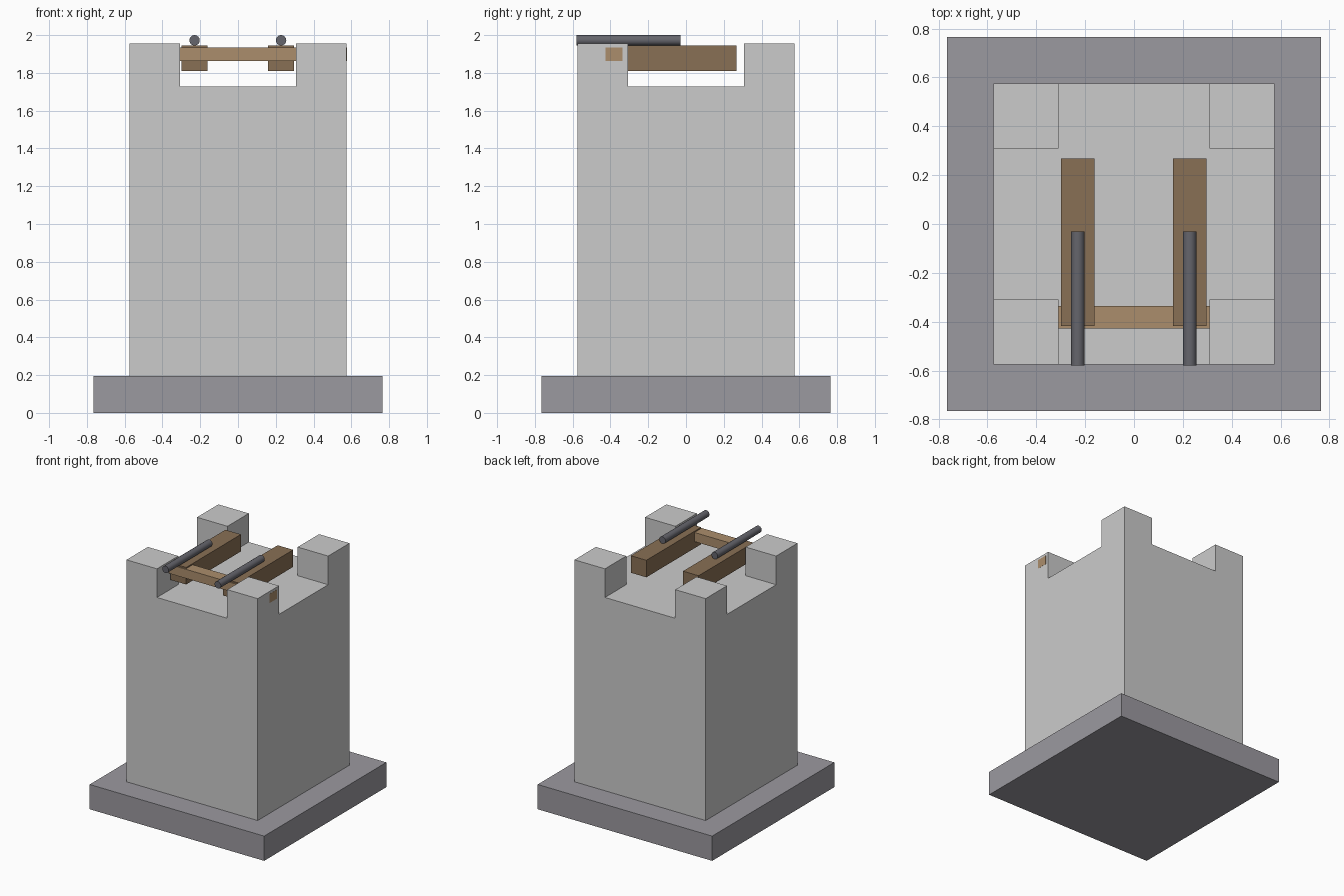
import bpy, bmesh, math

if "Cube" in bpy.data.objects:
    bpy.data.objects.remove(bpy.data.objects["Cube"])


def material(name, rgb):
    m = bpy.data.materials.new(name)
    m.diffuse_color = (*rgb, 1)
    m.use_nodes = True
    m.node_tree.nodes["Principled BSDF"].inputs["Base Color"].default_value = m.diffuse_color
    return m


stone = material("dark_stone", (0.33, 0.32, 0.35))
wood = material("wood", (0.25, 0.16, 0.09))
light_wood = material("light_wood", (0.41, 0.27, 0.15))
iron = material("iron", (0.13, 0.13, 0.15))


def box(name, lo, hi, mat):
    bm = bmesh.new()
    bmesh.ops.create_cube(bm, size=1)
    for v in bm.verts:
        v.co = [lo[i] if v.co[i] < 0 else hi[i] for i in range(3)]
    return finish(name, bm, mat)


def finish(name, bm, mat=None):
    bmesh.ops.recalc_face_normals(bm, faces=bm.faces)
    me = bpy.data.meshes.new(name)
    bm.to_mesh(me)
    bm.free()
    ob = bpy.data.objects.new(name, me)
    bpy.context.collection.objects.link(ob)
    if mat:
        me.materials.append(mat)
    return ob


def extrude(bm, faces, dz):
    new = bmesh.ops.extrude_face_region(bm, geom=faces, use_keep_orig=True)["geom"]
    bmesh.ops.translate(bm, vec=(0, 0, dz), verts=[g for g in new if isinstance(g, bmesh.types.BMVert)])
    return [g for g in new if isinstance(g, bmesh.types.BMFace)]


# Plinth
box("plinth", (-0.765, -0.765, 0), (0.765, 0.765, 0.196), stone)

# Tower body: 3x3 grid raised to the floor, then corner merlons
HALF, NOTCH, FLOOR, TOP = 0.575, 0.308, 1.728, 1.955
bm = bmesh.new()
bmesh.ops.create_grid(bm, x_segments=3, y_segments=3, size=1.0)
for v in bm.verts:
    for i in (0, 1):
        v.co[i] = math.copysign(HALF if abs(v.co[i]) > 0.9 else NOTCH, v.co[i])
    v.co.z = 0.196
roof = extrude(bm, bm.faces[:], FLOOR - 0.196)
corners = [f for f in roof if min(abs(c) for c in f.calc_center_median().xy) > NOTCH]
extrude(bm, corners, TOP - FLOOR)
bmesh.ops.delete(bm, geom=corners, context='FACES_ONLY')
finish("tower", bm)

# Cross beam let into the front merlons
box("cross_beam", (-0.574, -0.427, 1.863), (0.576, -0.335, 1.935), light_wood)

# Long beams and the rods resting on them
for side, x in (("left", -0.23), ("right", 0.228)):
    box(side + "_beam", (x - 0.068, -0.418, 1.81), (x + 0.068, 0.268, 1.945), wood)
    bpy.ops.mesh.primitive_cylinder_add(vertices=24, radius=0.0275, depth=0.55,
                                        location=(x, -0.305, 1.9725),
                                        rotation=(math.pi / 2, 0, 0))
    rod = bpy.context.object
    rod.name = side + "_rod"
    rod.data.materials.append(iron)
    bpy.ops.object.shade_smooth_by_angle()
